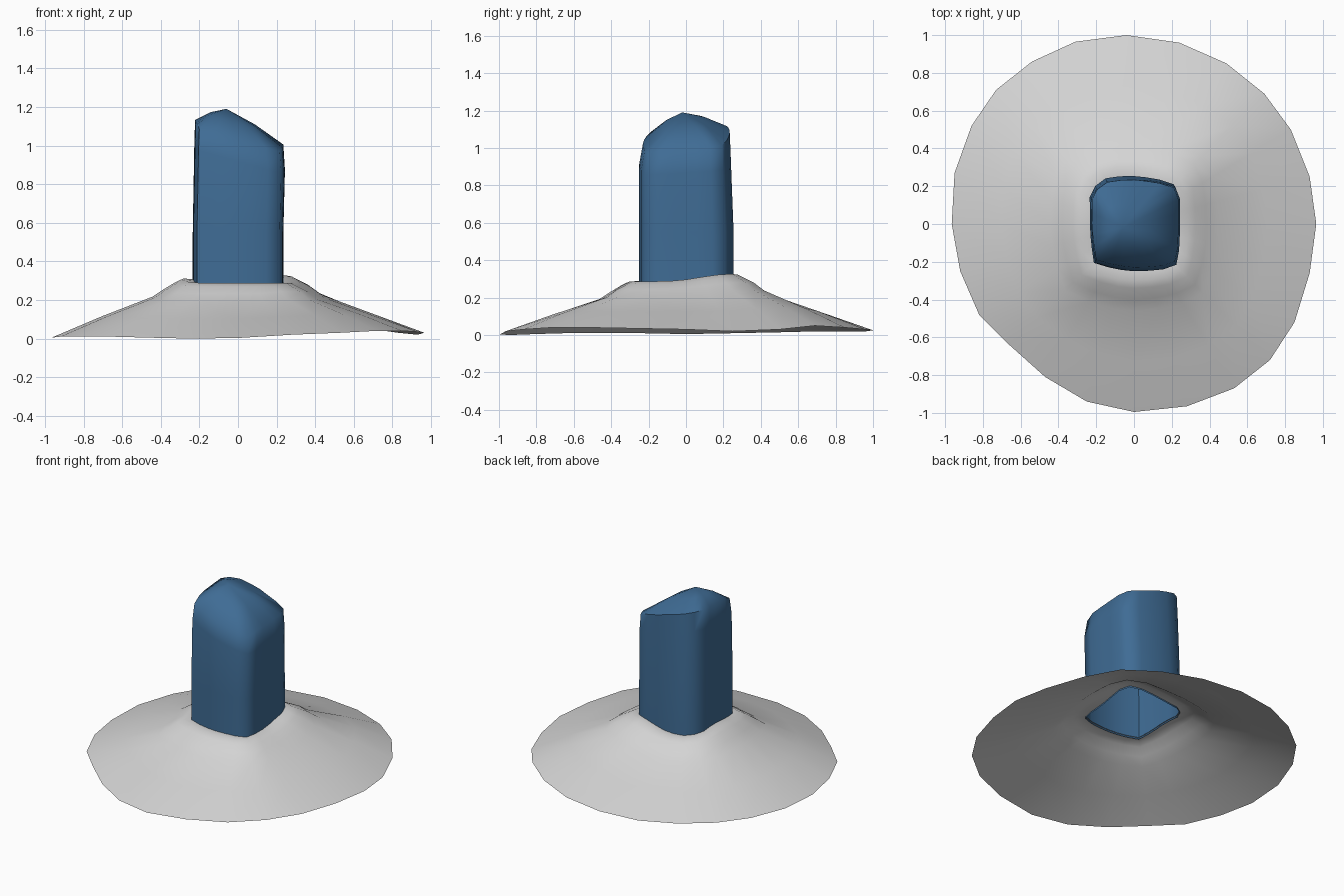
import bpy, bmesh, math
from mathutils import Vector

if "Cube" in bpy.data.objects:
    bpy.data.objects.remove(bpy.data.objects["Cube"])

N = 24


def material(name, rgb):
    m = bpy.data.materials.new(name)
    m.diffuse_color = (*rgb, 1)
    m.use_nodes = True
    m.node_tree.nodes["Principled BSDF"].inputs["Base Color"].default_value = m.diffuse_color
    return m


def ray_radius(a, outline):
    """Distance from the axis to a closed outline in direction a."""
    d = Vector((math.cos(a), math.sin(a)))
    for i, p in enumerate(outline):
        p, q = Vector(p), Vector(outline[(i + 1) % len(outline)])
        e = q - p
        den = d.x * e.y - d.y * e.x
        if abs(den) < 1e-9:
            continue
        t = (p.x * e.y - p.y * e.x) / den
        u = (p.x * d.y - p.y * d.x) / den
        if t > 0 and -1e-6 <= u <= 1 + 1e-6:
            return t
    return 0.24


def loft(name, rings, mat, angle, tip=None):
    """Join rings of points into a smooth skin, optionally closed at a tip."""
    bm = bmesh.new()
    vs = [[bm.verts.new(p) for p in r] for r in rings]
    for a, b in zip(vs, vs[1:]):
        for i in range(N):
            j = (i + 1) % N
            bm.faces.new((a[i], a[j], b[j], b[i]))
    if tip:
        t = bm.verts.new(tip)
        for i in range(N):
            bm.faces.new((vs[-1][i], vs[-1][(i + 1) % N], t))
    me = bpy.data.meshes.new(name)
    bm.to_mesh(me)
    bm.free()
    me.materials.append(mat)
    ob = bpy.data.objects.new(name, me)
    bpy.context.collection.objects.link(ob)
    bpy.ops.object.select_all(action='DESELECT')
    ob.select_set(True)
    bpy.context.view_layer.objects.active = ob
    bpy.ops.object.shade_smooth_by_angle(angle=math.radians(angle))
    return ob


blue = material("deep_blue", (0.05, 0.15, 0.30))
grey = material("light_grey", (0.66, 0.66, 0.66))

# Uneven outer rim of the skirt, counter-clockwise from the right
rim = [(.965, 0, .03), (.93, .25, .02), (.83, .5, .03), (.69, .69, .05), (.49, .85, .04),
       (.24, .96, .03), (-.04, 1, .025), (-.31, .965, .02), (-.54, .86, .02), (-.73, .71, .02),
       (-.86, .52, .015), (-.95, .27, .01), (-.965, 0, .005), (-.92, -.25, .01),
       (-.82, -.48, .01), (-.66, -.64, .01), (-.47, -.81, .005), (-.25, -.94, 0),
       (0, -.995, .003), (.28, -.965, .02), (.53, -.87, .03), (.72, -.72, .04),
       (.85, -.52, .04), (.93, -.26, .035)]
# Rounded-square section of the column
section = [(.235, .17), (.21, .21), (.12, .24), (0, .255), (-.14, .25), (-.22, .19),
           (-.235, .14), (-.232, -.05), (-.215, -.205), (-.1, -.24), (0, -.25),
           (.13, -.245), (.215, -.22), (.23, -.15), (.235, -.05)]

angles = [math.atan2(y, x) for x, y, z in rim]
radii = [ray_radius(a, section) for a in angles]


def collar_z(a):
    """Height where skirt meets column: humps at back right and left."""
    return (0.283 + 0.04 * max(0, math.cos(a - 0.8)) ** 4
            + 0.025 * max(0, math.cos(a - 3.0)) ** 4)


# Skirt: collar, shoulder, then a long slope to the rim
skirt = []
for off, drop in ((-.006, 0), (.05, -.004), (.09, .014), (.15, .05), (.21, .09)):
    skirt.append([((r + off) * math.cos(a), (r + off) * math.sin(a),
                   collar_z(a) - drop + (0.01 if math.cos(a) > .3 and off > .1 else 0))
                  for a, r in zip(angles, radii)])
skirt.append([((p[0] + q[0]) / 2, (p[1] + q[1]) / 2, (p[2] + q[2]) / 2 + .005)
              for p, q in zip(skirt[-1], rim)])
skirt.append(rim)
loft("skirt", [list(reversed(r)) for r in skirt], grey, 60)


# Column: open below, with a peaked cap sloping down to the right
def top_z(x, y):
    return 1.06 - 0.27 * x + 0.06 * y


peak = Vector((-.06, -.02, 1.19))
flat = [(r * math.cos(a), r * math.sin(a)) for a, r in zip(angles, radii)]
column = [[(x, y, collar_z(a) - .01) for (x, y), a in zip(flat, angles)],
          [(x * 1.0, y, .55) for x, y in flat],
          [(x + .008, y * (.94 if y > 0 else 1), top_z(x, y) - .13) for x, y in flat],
          [(x + .012 * (x < 0), y * .92, top_z(x, y) - .02 * (y < -.15)) for x, y in flat]]
column.append([tuple(Vector(p).lerp(peak, .5) + Vector((0, 0, .012))) for p in column[-1]])
loft("column", column, blue, 60, tuple(peak))
